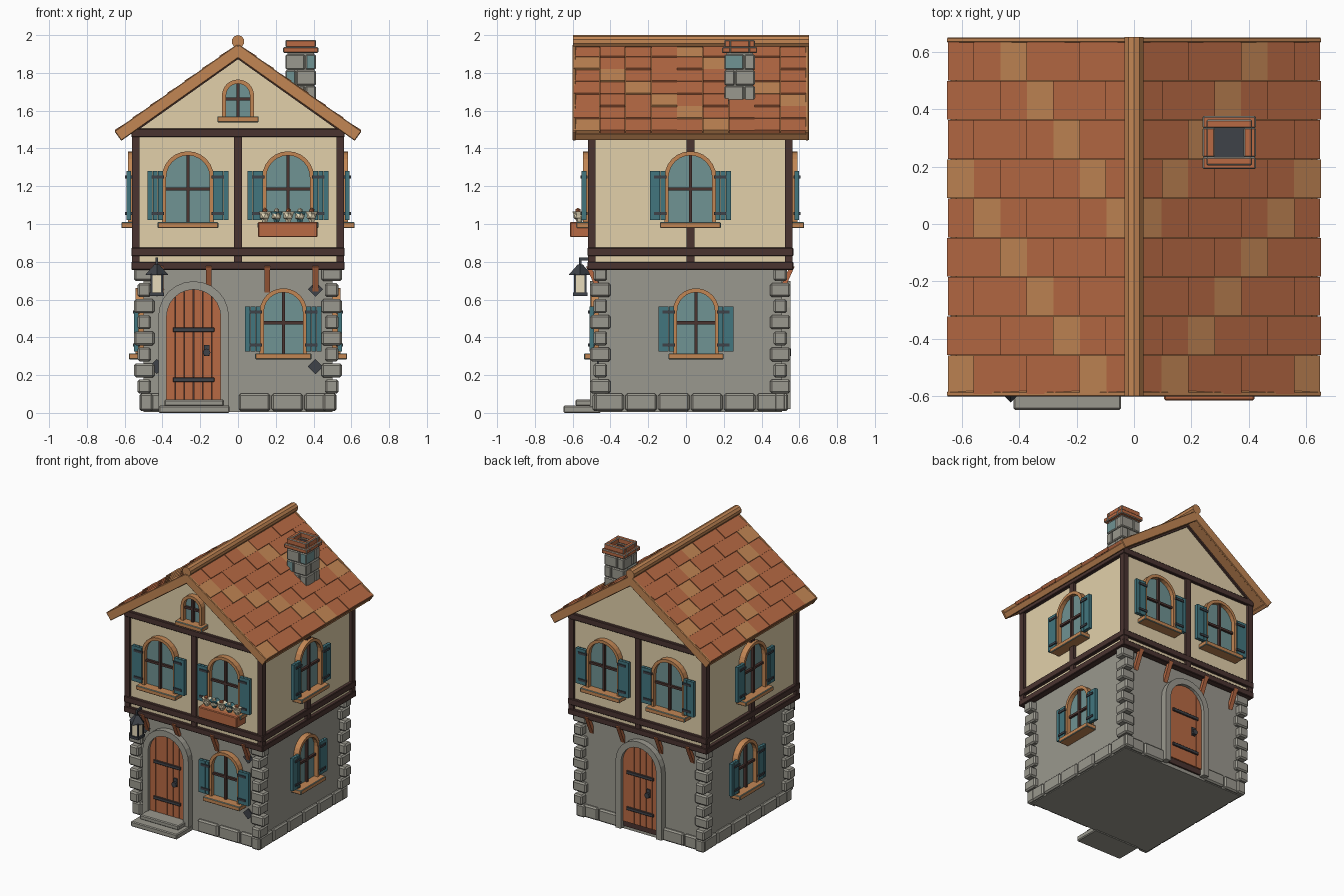
import bpy, bmesh, math
from mathutils import Matrix, Vector

if "Cube" in bpy.data.objects:
    bpy.data.objects.remove(bpy.data.objects["Cube"])

def material(name, r, g, b):
    m = bpy.data.materials.new(name)
    m.diffuse_color = [((c / 255 + .055) / 1.055) ** 2.4 for c in (r, g, b)] + [1]
    m.use_nodes = True
    m.node_tree.nodes["Principled BSDF"].inputs["Base Color"].default_value = m.diffuse_color
    return m

STONE = material("stone grey", 154, 152, 142)
PLASTER = material("cream plaster", 226, 208, 170)
TIMBER = material("dark timber", 74, 52, 48)
TAN = material("tan wood", 194, 134, 84)
CLAY = material("terracotta", 184, 106, 68)
TEAL = material("teal paint", 66, 118, 127)
GLASS = material("blue grey glass", 112, 147, 147)
IRON = material("dark iron", 62, 66, 72)
CREAM = material("pale cream", 232, 220, 188)

T = lambda x, y, z: Matrix.Translation((x, y, z))
R = lambda deg, axis: Matrix.Rotation(math.radians(deg), 4, axis)
I = Matrix.Identity(4)
CY = 0.023                                   # house centre in y

class Part:
    """Collects solids into one mesh object."""
    def __init__(self, name):
        self.name, self.bm, self.mats = name, bmesh.new(), []

    def paint(self, faces, mat):
        if mat not in self.mats:
            self.mats.append(mat)
        for f in faces:
            f.material_index = self.mats.index(mat)

    def box(self, lo, hi, mat, M=I, bevel=0):
        lo, hi = Vector(lo), Vector(hi)
        v = bmesh.ops.create_cube(self.bm, size=1, matrix=M @ Matrix.Translation((lo + hi) / 2)
                                  @ Matrix.Diagonal((*(hi - lo), 1)))["verts"]
        self.paint({f for w in v for f in w.link_faces}, mat)
        if bevel:
            bmesh.ops.bevel(self.bm, geom=list({e for w in v for e in w.link_edges}),
                            offset=bevel, segments=1, affect='EDGES')

    def cone(self, r1, r2, depth, n, mat, M):
        v = bmesh.ops.create_cone(self.bm, cap_ends=True, segments=n, radius1=r1, radius2=r2,
                                  depth=depth, matrix=M)["verts"]
        self.paint({f for w in v for f in w.link_faces}, mat)

    def ball(self, r, mat, M):
        v = bmesh.ops.create_icosphere(self.bm, subdivisions=1, radius=r, matrix=M)["verts"]
        self.paint({f for w in v for f in w.link_faces}, mat)

    def loft(self, rings, mat):
        rows = [[self.bm.verts.new(p) for p in r] for r in rings]
        n = len(rows[0])
        fs = [self.bm.faces.new(rows[0]), self.bm.faces.new(rows[-1])]
        for a, b in zip(rows, rows[1:]):
            fs += [self.bm.faces.new((a[i], a[(i + 1) % n], b[(i + 1) % n], b[i])) for i in range(n)]
        self.paint(fs, mat)

    def prism(self, pts, y0, y1, mat, M=I):
        self.loft([[M @ Vector((x, y, z)) for x, z in pts] for y in (y0, y1)], mat)

    def arch_ring(self, outer, inner, y0, y1, mat, M):
        self.loft([[M @ Vector((p[0], y, p[1])) for p, y in ((o, y0), (i, y0), (i, y1), (o, y1))]
                   for o, i in zip(outer, inner)], mat)

    def done(self):
        bmesh.ops.recalc_face_normals(self.bm, faces=self.bm.faces)
        me = bpy.data.meshes.new(self.name)
        self.bm.to_mesh(me)
        for m in self.mats:
            me.materials.append(m)
        bpy.context.collection.objects.link(bpy.data.objects.new(self.name, me))

def arch(hw, zb, spring, n=12):
    arc = [(hw * math.cos(math.pi * i / n), spring + hw * math.sin(math.pi * i / n)) for i in range(n + 1)]
    return [(hw, zb)] + arc + [(-hw, zb)]

def wall(deg, dist, u=0):
    """Frame on a wall: x along it, -y outwards (0 front, 90 right, 180 back, 270 left)."""
    return T(0, CY, 0) @ R(deg, 'Z') @ T(u, -dist, 0)

def window(name, M, zb, zt, hw, shutters=True):
    p, sp = Part(name), zt - hw
    p.prism(arch(hw - .01, zb, sp), .01, -.012, GLASS, M)
    p.arch_ring(arch(hw, zb, sp), arch(hw - .022, zb, sp), .01, -.042, TAN, M)
    zm = zb + .47 * (zt - zb)
    p.box((-.008, -.03, zb), (.008, 0, zt - .01), TIMBER, M)
    p.box((.02 - hw, -.028, zm - .008), (hw - .02, 0, zm + .008), TIMBER, M)
    p.box((-hw - .024, -.078, zb - .032), (hw + .024, .01, zb), TAN, M, .004)
    for s in (-1, 1) if shutters else ():
        a, z1 = hw - .005, zb + .72 * (zt - zb)
        for k in range(3):                   # planks
            x0, x1 = s * (a + k * .028), s * (a + k * .028 + .026)
            p.box((min(x0, x1), -.05, zb + .01), (max(x0, x1), -.026, z1), TEAL, M)
        for z in (zb + .045, z1 - .03):      # hinges
            x0, x1 = s * (a - .006), s * (a + .06)
            p.box((min(x0, x1), -.057, z - .008), (max(x0, x1), -.02, z + .008), IRON, M)
    p.done()

def door(name, M):
    p = Part(name)
    p.prism(arch(.147, .03, .51), .01, -.012, TIMBER, M)
    for k in range(6):                       # planks cut to the arch
        x0, x1 = -.143 + k * .048, -.143 + k * .048 + .045
        top = lambda x: .51 + math.sqrt(max(0, .145 ** 2 - x * x))
        xm = (x0 + x1) / 2
        p.prism([(x0, .07), (x1, .07), (x1, top(x1)), (xm, top(xm)), (x0, top(x0))], 0, -.022, CLAY, M)
    p.arch_ring(arch(.187, .02, .51), arch(.143, .02, .51), .01, -.045, STONE, M)
    for z in (.175, .44):
        p.box((-.11, -.032, z - .012), (.11, 0, z + .012), IRON, M, .003)
    p.box((.055, -.03, .30), (.083, 0, .36), IRON, M)
    p.cone(.02, .02, .014, 8, IRON, M @ T(.069, -.04, .32) @ R(90, 'X'))
    p.done()

# Storeys and gables
p = Part("stone_ground_floor"); p.box((-.5, CY - .485, 0.005), (.5, CY + .485, .78), STONE); p.done()
p = Part("plaster_upper_floor")
p.prism([(-.54, .775), (.54, .775), (.54, 1.5), (0, 1.885), (-.54, 1.5)], CY - .525, CY + .525, PLASTER)
p.done()

# Foundation blocks, leaving gaps at the doors
p = Part("foundation_stones")
for deg, d, gap in ((0, .505, -.235), (90, .52, 9), (180, .505, 0), (270, .52, 9)):
    for k in range(6):
        u = -.435 + k * .174
        if abs(u - gap) > .19:
            p.box((u - .083, 0, .01), (u + .083, .07, .102), STONE, wall(deg, d), .01)
for sx in (-1, 1):
    for sy in (-1, 1):
        x, y = sx * .49, CY + sy * .475
        p.box((x - .032, y - .032, .01), (x + .032, y + .032, .102), STONE, I, .01)
p.done()

# Corner quoins, alternating direction
p = Part("corner_quoins")
for sx in (-1, 1):
    for sy in (-1, 1):
        for k in range(8):
            a, b = (.054, .036) if k % 2 else (.036, .054)
            x, y, z = sx * .496, CY + sy * .476, .14 + k * .085
            p.box((x - a, y - b, z - .037), (x + a, y + b, z + .037), STONE, I, .01)
p.done()

# Timber frame
p = Part("timber_frame")
for deg, d, w in ((0, .545, .565), (90, .565, .545), (180, .545, .565), (270, .565, .545)):
    M = wall(deg, d)
    for z0, z1 in ((.757, .8), (.83, .875), (1.46, 1.505)):
        p.box((-w, 0, z0), (w, .05, z1), TIMBER, M, .004)
    # middle post, interrupted by the window on the side walls
    for z0, z1 in ((.79, 1.47),) if deg % 180 == 0 else ((.79, .985), (1.375, 1.47)):
        p.box((-.021, .003, z0), (.021, .05, z1), TIMBER, M)
    p.box((-w + .004, .004, .79), (-w + .044, .044, 1.47), TIMBER, M)
    if deg % 180 == 0:                       # rakes under the roof
        for s in (-1, 1):
            p.prism([(0, 1.9), (s * .56, 1.503), (s * .52, 1.503), (0, 1.872)], .005, .05, TIMBER, M)
p.done()

# Jetty brackets
p = Part("jetty_brackets")
for deg in (0, 180):
    for u in (-.41, -.155, .155, .41):
        p.box((-.015, -.012, -.075), (.015, .012, .075), CLAY, wall(deg, .51, u) @ T(0, 0, .71) @ R(24, 'X'))
p.done()

# Windows and doors
for deg, side in ((0, "front"), (180, "back")):
    for u in (-.265, .265):
        window(side + "_upper_window", wall(deg, .525, u), 1.01, 1.385, .137)
for deg, side, s in ((90, "right", 1), (270, "left", -1)):
    window(side + "_upper_window", wall(deg, .54), 1.01, 1.385, .137)
    window(side + "_lower_window", wall(deg, .5, s * .03), .315, .66, .122)
window("front_lower_window", wall(0, .485, .24), .315, .66, .125)
window("attic_window", wall(0, .525), 1.57, 1.765, .085, False)
door("front_door", wall(0, .485, -.235))
door("back_door", wall(180, .485))
p = Part("door_steps")
p.box((-.42, -.648, 0), (-.045, -.45, .038), STONE, I, .006)
p.box((-.39, -.585, .036), (-.075, -.45, .07), STONE, I, .006)
p.done()

# Roof: slab, tiles, fascia and bargeboards on each slope
SL = math.atan2(.46, .65)
LEN = .645 / math.cos(SL)
slab, tiles, trim = Part("roof_slabs"), Part("roof_tiles"), Part("roof_trim")
for s in (-1, 1):
    M = T(0, 0, 1.945) @ Matrix.Diagonal((s, 1, 1, 1)) @ Matrix.Rotation(SL, 4, 'Y')
    slab.box((0, -.59, -.048), (LEN - .01, .635, -.014), TAN, M)
    st, wd = LEN / 7, 1.23 / 9
    for r in range(7):
        for c in range(9):
            y, h = .636 - (c + .5) * wd, .004 * ((r + c) % 2)
            tiles.box((-st / 2 - .008, -wd / 2 + .001, -.011), (st / 2, wd / 2 - .001, .011),
                      TAN if (r + c) % 5 == 4 else CLAY, M @ T((r + .5) * st, y, h - .006) @ R(-3, 'Y'))
    trim.box((LEN - .025, -.595, -.055), (LEN + .004, .643, -.012), TAN, M, .004)
    for y in (-.601, .632):
        trim.box((0, y, -.055), (LEN + .006, y + .018, .008), TAN, M, .004)
trim.cone(.034, .034, 1.25, 10, TAN, T(0, .026, 1.966) @ R(90, 'X'))
for q in (slab, tiles, trim):
    q.done()

# Chimney
p, M = Part("chimney"), T(.332, .284, 0)
p.box((-.07, -.07, 1.55), (.07, .07, 1.91), STONE, M)
for k in range(4):
    for i, (sx, sy) in enumerate(((-1, -1), (1, -1), (1, 1), (-1, 1))):
        a, b = (.051, .027) if (k + i) % 2 else (.027, .051)
        x, y, z = sx * (.08 - a), sy * (.08 - b), 1.608 + k * .083
        p.box((x - a, y - b, z - .04), (x + a, y + b, z + .04), GLASS if (k + 3 * i) % 4 == 2 else STONE, M, .006)
for h, z0, z1 in ((.093, 1.905, 1.937), (.08, 1.935, 1.975)):
    for s in (-1, 1):
        p.box((-h, min(s * h, s * .05), z0), (h, max(s * h, s * .05), z1), CLAY, M, .005)
        p.box((min(s * h, s * .05), -.052, z0), (max(s * h, s * .05), .052, z1), CLAY, M, .005)
p.box((-.055, -.055, 1.9), (.055, .055, 1.925), IRON, M)
p.done()

# Flower box
p = Part("flower_box")
p.box((.105, -.615, .93), (.42, -.51, 1.01), CLAY, I, .005)
for k in range(5):
    x = .142 + k * .062
    p.cone(.012, .036, .06, 6, (CREAM, TEAL)[k % 2], T(x, -.565, 1.035))
    p.ball(.03, CREAM, T(x, -.57, 1.045))
    p.ball(.016, (CLAY, CREAM)[k % 2], T(x, -.572, 1.07))
p.done()

# Lantern
p, M = Part("lantern"), T(-.43, -.56, 0)
p.box((-.027, -.027, .635), (.027, .027, .73), CREAM, M)
p.box((-.038, -.038, .62), (.038, .038, .638), IRON, M)
for sx in (-.028, .028):
    for sy in (-.028, .028):
        p.box((sx - .005, sy - .005, .63), (sx + .005, sy + .005, .735), IRON, M)
p.cone(.062, .014, .055, 4, IRON, M @ T(0, 0, .757))
p.box((-.006, -.006, .78), (.006, .006, .82), IRON, M)
p.box((-.007, -.006, .808), (.007, .05, .822), IRON, M)
p.done()

# Diamond wall anchors
p = Part("wall_anchors")
for x in (-.43, .41):
    for z in (.245, .655):
        p.prism([(x - .04, z), (x, z - .04), (x + .04, z), (x, z + .04)], CY - .48, CY - .493, IRON)
p.done()
